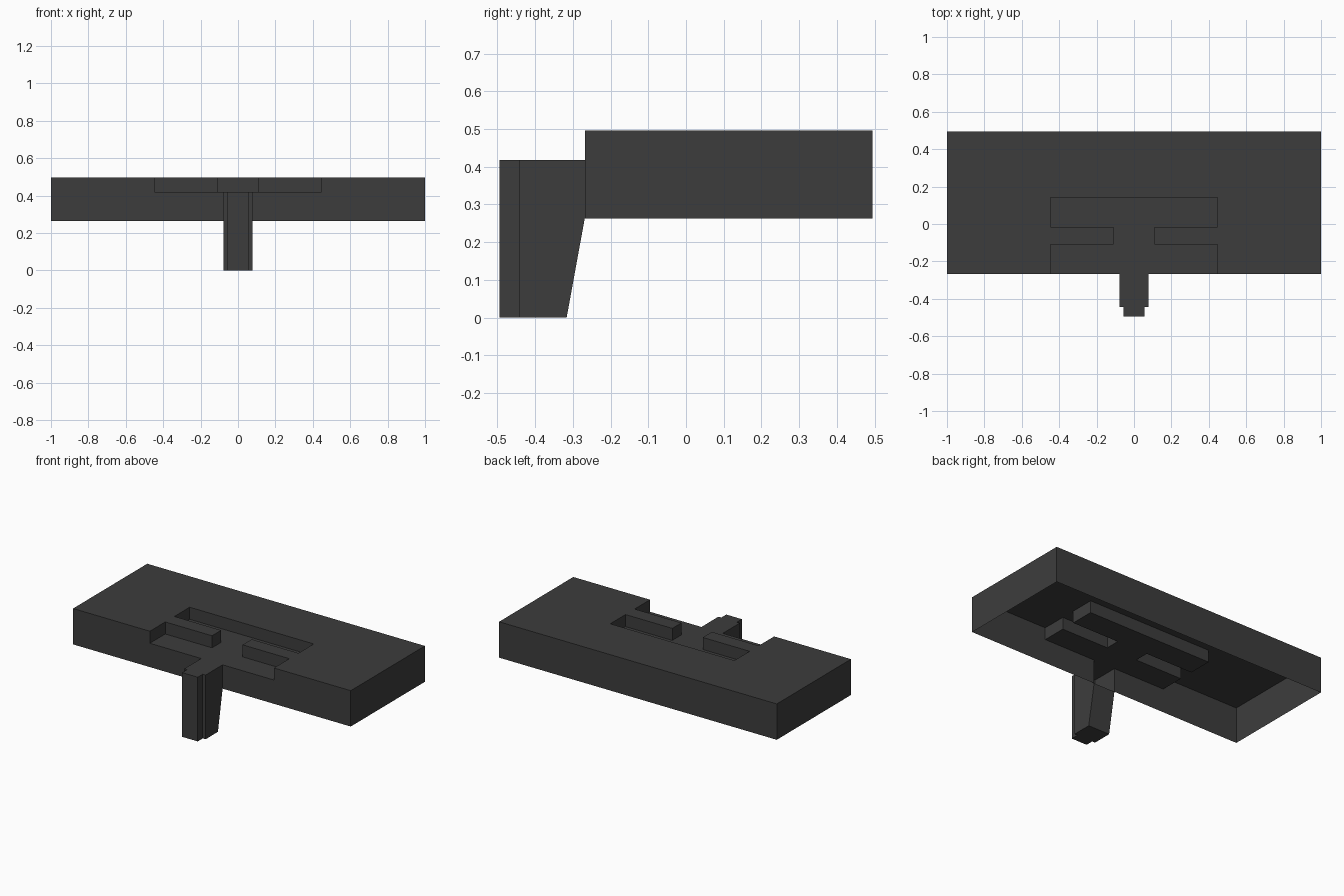
import bpy
import bmesh

cube = bpy.data.objects.get("Cube")
if cube:
    bpy.data.objects.remove(cube, do_unlink=True)

# Single dark grey finish
grey = bpy.data.materials.new("dark_grey")
grey.use_nodes = True
colour = (0.046, 0.046, 0.046, 1)
grey.diffuse_color = colour
bsdf = next(n for n in grey.node_tree.nodes if n.type == 'BSDF_PRINCIPLED')
bsdf.inputs["Base Color"].default_value = colour
bsdf.inputs["Roughness"].default_value = 0.8

# Main dimensions
BACK, FACE = 0.4945, -0.2685
LOW, FLOOR, TOP = 0.263, 0.418, 0.4965
SLOT_X, NECK_X, POST_X, RIB_X = 0.447, 0.11, 0.077, 0.056
SLOT_BACK, TONGUE_BACK, TONGUE_FRONT = 0.141, -0.016, -0.11
POST_FRONT, RIB_FRONT, POST_FOOT = -0.4435, -0.4945, -0.3165


def make_part(name, polygons):
    """Join polygons into one flat-shaded surface."""
    bm = bmesh.new()
    for points in polygons:
        bm.faces.new([bm.verts.new(p) for p in points])
    bmesh.ops.remove_doubles(bm, verts=bm.verts, dist=0.0001)
    bmesh.ops.recalc_face_normals(bm, faces=bm.faces)
    mesh = bpy.data.meshes.new(name)
    bm.to_mesh(mesh)
    bm.free()
    mesh.materials.append(grey)
    obj = bpy.data.objects.new(name, mesh)
    bpy.context.collection.objects.link(obj)
    return obj


def flat(path, z):
    return [(x, y, z) for x, y in path]


def band(path, z0, z1):
    """Upright walls along an open plan path."""
    return [[(*a, z0), (*b, z0), (*b, z1), (*a, z1)]
            for a, b in zip(path, path[1:])]


def prism(profile, half, skip=()):
    """Side profile (y, z) spread across x, leaving the skipped edges open."""
    polys = [[(s * half, y, z) for y, z in profile] for s in (-1, 1)]
    for i, a in enumerate(profile):
        if i not in skip:
            b = profile[(i + 1) % len(profile)]
            polys.append([(-half, *a), (half, *a), (half, *b), (-half, *b)])
    return polys


# Housing: open-bottomed tray with a sunken slot that opens at the front
half_slot = [(SLOT_X, FACE), (SLOT_X, TONGUE_FRONT), (NECK_X, TONGUE_FRONT),
             (NECK_X, TONGUE_BACK), (SLOT_X, TONGUE_BACK), (SLOT_X, SLOT_BACK)]
slot = half_slot + [(-x, y) for x, y in reversed(half_slot)]
rim = [(1, FACE), (1, BACK), (-1, BACK), (-1, FACE)]

shell = [flat(rim + slot[::-1], TOP)]
shell.append(flat(slot + [(-POST_X, FACE), (POST_X, FACE)], FLOOR))
shell += band(slot, FLOOR, TOP)
shell += band(rim, LOW, TOP)

# Front wall halves, left open where the hollow post joins
half_wall = [(1, LOW), (1, TOP), (SLOT_X, TOP), (SLOT_X, FLOOR),
             (POST_X, FLOOR), (POST_X, LOW)]
for side in (-1, 1):
    shell.append([(side * x, FACE, z) for x, z in half_wall])
make_part("housing", shell)

# Hollow post with a sloping back, open into the housing
post_profile = [(POST_FRONT, 0), (POST_FOOT, 0), (FACE, LOW),
                (FACE, FLOOR), (POST_FRONT, FLOOR)]
make_part("post", prism(post_profile, POST_X, skip=(2,)))

# Narrow rib along the front of the post
rib_profile = [(RIB_FRONT, 0), (POST_FRONT, 0),
               (POST_FRONT, FLOOR), (RIB_FRONT, FLOOR)]
make_part("post_rib", prism(rib_profile, RIB_X, skip=(1,)))
